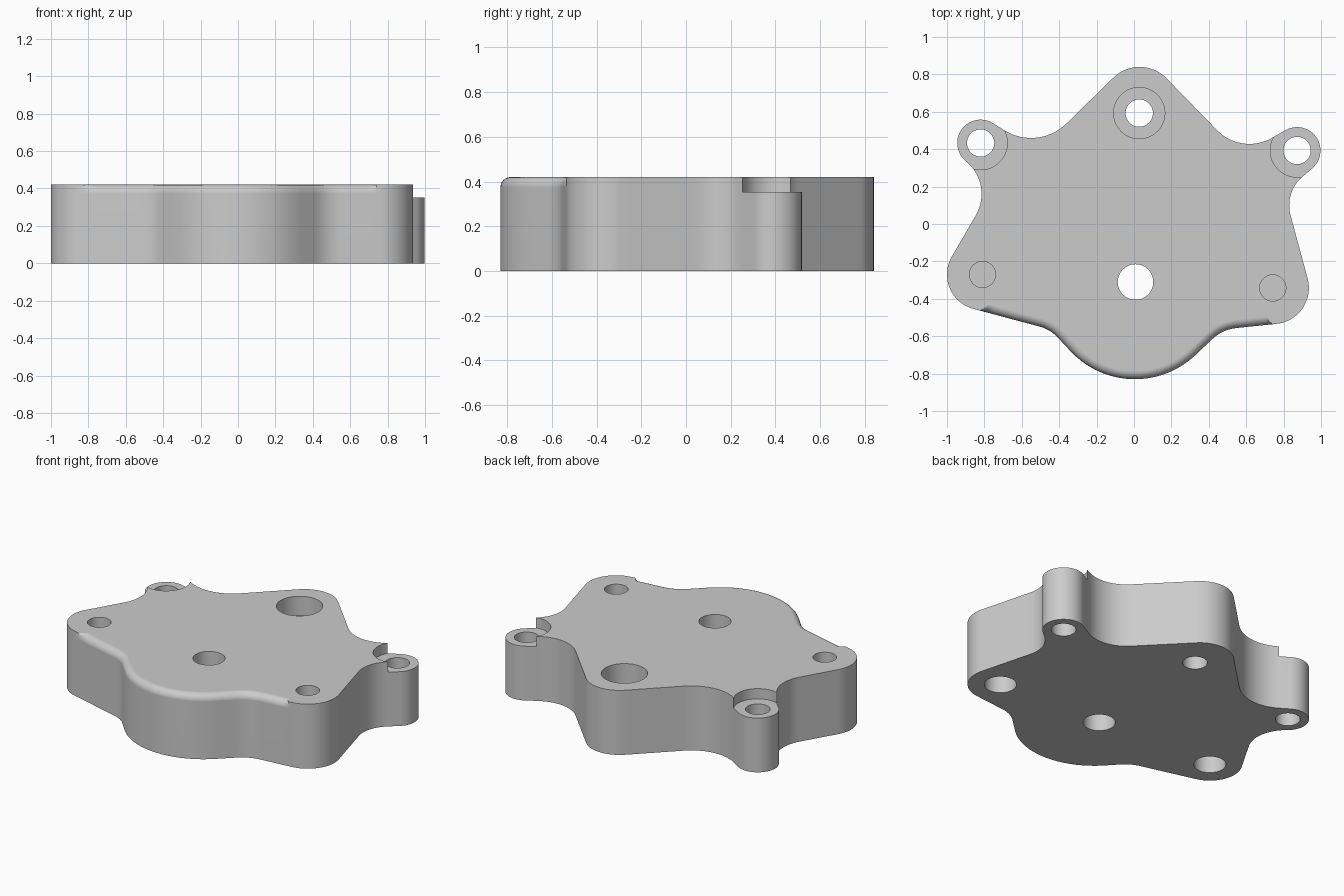
import bpy, bmesh, math
from mathutils import Vector

if "Cube" in bpy.data.objects:
    bpy.data.objects.remove(bpy.data.objects["Cube"])

HEIGHT = 0.42
EAR_TOP = 0.353
FILLET = 0.045

metal = bpy.data.materials.new("plain_grey")
metal.use_nodes = True
metal.diffuse_color = (0.6, 0.6, 0.6, 1)
metal.node_tree.nodes["Principled BSDF"].inputs["Base Color"].default_value = (0.6, 0.6, 0.6, 1)

# Outline circles, counter-clockwise: x, y, radius (negative radius = hollow curve)
EAR_R, EAR_L = (0.872, 0.393), (-0.82, 0.433)
LOBE_R, LOBE_L = (0.742, -0.342), (-0.81, -0.27)
circles = [
    (0.005, -0.36, 0.47),       # front bulge
    (0.57, -0.775, -0.22),
    (*LOBE_R, 0.193),
    (1.03, 0.10, -0.2),
    (*EAR_R, 0.125),
    (0.617, 0.668, -0.24),
    (0.03, 0.64, 0.2),          # rear lobe
    (-0.55, 0.73, -0.27),
    (*EAR_L, 0.125),
    (-1.04, 0.16, -0.225),
    (*LOBE_L, 0.19),
    (-0.555, -0.742, -0.2),
]


def tangent_angle(a, b):
    """Angle of the outward normal of the line joining two outline circles."""
    d = Vector(b[:2]) - Vector(a[:2])
    ratio = max(-1, min(1, (a[2] - b[2]) / d.length))
    return math.atan2(d.y, d.x) - math.acos(ratio)


def outline():
    """Points and outward normals along arcs and their tangent lines."""
    result = []
    count = len(circles)
    for i, c in enumerate(circles):
        after = circles[(i + 1) % count]
        start = tangent_angle(circles[i - 1], c)
        end = tangent_angle(c, after)
        sweep = (end - start) % math.tau
        if c[2] < 0:
            sweep -= math.tau
        steps = max(3, round(abs(sweep) / math.radians(5)))
        for k in range(steps + 1):
            t = start + sweep * k / steps
            n = Vector((math.cos(t), math.sin(t)))
            result.append((Vector(c[:2]) + n * c[2], n))
        # intermediate points on the longer straight runs
        p = result[-1][0]
        n = result[-1][1]
        q = Vector(after[:2]) + n * after[2]
        if (q - p).length > 0.1:
            result += [(p.lerp(q, k / 10), n) for k in range(1, 10)]
    return result


# Plate body: stacked rings, rounded over along the front rim
def is_front(p):
    return p.y < -0.44 and -0.81 < p.x < 0.74


points = outline()
levels = [(0, 0)]
for k in range(7):
    t = math.pi / 2 * k / 6
    levels.append((HEIGHT - FILLET + FILLET * math.sin(t), FILLET * (1 - math.cos(t))))

bm = bmesh.new()
rings = []
for z, inset in levels:
    ring = []
    for p, n in points:
        q = p - n * inset if is_front(p) else p
        ring.append(bm.verts.new((q.x, q.y, z)))
    rings.append(ring)
for low, high in zip(rings, rings[1:]):
    for i in range(len(low)):
        bm.faces.new((low[i - 1], low[i], high[i], high[i - 1]))
bm.faces.new(rings[0][::-1])
bm.faces.new(rings[-1])
mesh = bpy.data.meshes.new("mounting_plate")
bm.to_mesh(mesh)
bm.free()
plate = bpy.data.objects.new("mounting_plate", mesh)
bpy.context.collection.objects.link(plate)
mesh.materials.append(metal)


def drill(name, centre, radius, bottom, top):
    """Cut a round hole between two heights."""
    cutter_bm = bmesh.new()
    bmesh.ops.create_cone(cutter_bm, cap_ends=True, segments=48,
                          radius1=radius, radius2=radius, depth=top - bottom)
    bmesh.ops.translate(cutter_bm, verts=cutter_bm.verts,
                        vec=(centre[0], centre[1], (top + bottom) / 2))
    cutter_mesh = bpy.data.meshes.new(name)
    cutter_bm.to_mesh(cutter_mesh)
    cutter_bm.free()
    cutter_mesh.materials.append(metal)
    cutter = bpy.data.objects.new(name, cutter_mesh)
    cutter.hide_render = True
    bpy.context.collection.objects.link(cutter)
    mod = plate.modifiers.new(name, "BOOLEAN")
    mod.operation = "DIFFERENCE"
    mod.solver = "EXACT"
    mod.object = cutter
    bpy.ops.object.modifier_apply(modifier=name)
    bpy.data.objects.remove(cutter)


bpy.ops.object.select_all(action="DESELECT")
bpy.context.view_layer.objects.active = plate
plate.select_set(True)
BELOW, ABOVE = -0.1, HEIGHT + 0.1

# Ears: lowered seats and through holes
for side, ear in (("right", EAR_R), ("left", EAR_L)):
    drill(side + "_ear_seat", ear, 0.143, EAR_TOP, ABOVE)
    drill(side + "_ear_hole", ear, 0.073, BELOW, ABOVE)

# Rear counterbored hole and central hole
REAR = (0.028, 0.593)
drill("rear_counterbore", REAR, 0.137, HEIGHT - 0.125, ABOVE)
drill("rear_hole", REAR, 0.073, BELOW, ABOVE)
drill("centre_hole", (0.008, -0.31), 0.095, BELOW, ABOVE)

# Front lobes: blind holes from the top and wider ones from below
for side, lobe in (("right", LOBE_R), ("left", LOBE_L)):
    drill(side + "_top_blind_hole", lobe, 0.07, HEIGHT - 0.14, ABOVE)
    drill(side + "_bottom_blind_hole", lobe, 0.095, BELOW, 0.18)

# Smooth curved walls, crisp rims
bpy.ops.object.shade_smooth_by_angle(angle=math.radians(30))
weighted = plate.modifiers.new("even_normals", "WEIGHTED_NORMAL")
weighted.keep_sharp = True
